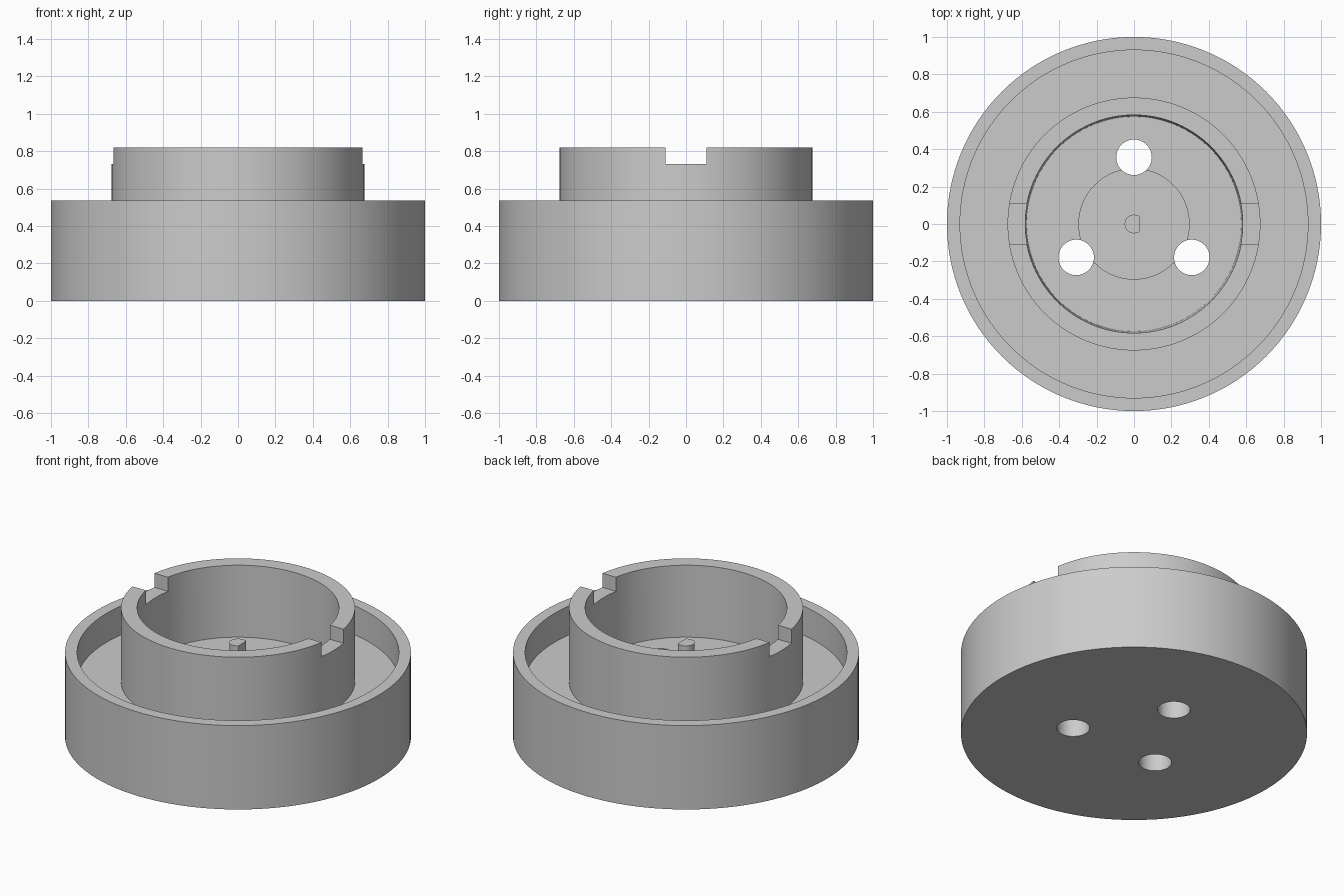
import bpy
import bmesh
import math
from mathutils import Matrix

old = bpy.data.objects.get("Cube")
if old:
    bpy.data.objects.remove(old, do_unlink=True)

SEGMENTS = 128

grey = bpy.data.materials.new("plain grey")
grey.use_nodes = True
colour = (0.6, 0.6, 0.6, 1)
grey.diffuse_color = colour
grey.node_tree.nodes["Principled BSDF"].inputs["Base Color"].default_value = colour


def make_object(name, bm):
    bmesh.ops.recalc_face_normals(bm, faces=bm.faces)
    mesh = bpy.data.meshes.new(name)
    bm.to_mesh(mesh)
    bm.free()
    obj = bpy.data.objects.new(name, mesh)
    bpy.context.collection.objects.link(obj)
    mesh.materials.append(grey)
    return obj


def lathe(name, profile):
    bm = bmesh.new()
    verts = [bm.verts.new((r, 0, z)) for r, z in profile]
    edges = [bm.edges.new(pair) for pair in zip(verts, verts[1:])]
    bmesh.ops.spin(bm, geom=verts + edges, cent=(0, 0, 0), axis=(0, 0, 1),
                   angle=math.tau, steps=SEGMENTS)
    bmesh.ops.remove_doubles(bm, verts=bm.verts, dist=0.0001)
    return make_object(name, bm)


def activate(obj):
    bpy.ops.object.select_all(action="DESELECT")
    obj.select_set(True)
    bpy.context.view_layer.objects.active = obj


def cut(target, cutter):
    cutter.hide_render = True
    mod = target.modifiers.new("cut", "BOOLEAN")
    mod.operation = "DIFFERENCE"
    mod.solver = "EXACT"
    mod.object = cutter
    activate(target)
    bpy.ops.object.modifier_apply(modifier=mod.name)
    bpy.data.objects.remove(cutter, do_unlink=True)


# Round base with a channel, a raised collar and a shallow centre recess
body = lathe("round_base", [
    (0, 0), (1, 0), (1, 0.535), (0.93, 0.535), (0.93, 0.35), (0.676, 0.35),
    (0.676, 0.82), (0.583, 0.82), (0.574, 0.365), (0.295, 0.365),
    (0.295, 0.345), (0, 0.345)])

# Slot across the top of the collar
bm = bmesh.new()
bmesh.ops.create_cube(bm, size=1, matrix=Matrix.Translation((0, 0, 0.88))
                      @ Matrix.Diagonal((1.6, 0.22, 0.3, 1)))
cut(body, make_object("slot_cutter", bm))

# Three through holes
bm = bmesh.new()
for i in range(3):
    angle = math.radians(90 + 120 * i)
    place = Matrix.Translation((0.357 * math.cos(angle), 0.357 * math.sin(angle), 0.2))
    bmesh.ops.create_cone(bm, cap_ends=True, segments=48, radius1=0.095,
                          radius2=0.095, depth=0.6, matrix=place)
cut(body, make_object("hole_cutter", bm))

# Centre pin with one flat side
bm = bmesh.new()
bmesh.ops.create_cone(bm, cap_ends=True, segments=32, radius1=0.05, radius2=0.05,
                      depth=0.27, matrix=Matrix.Translation((0, 0, 0.465)))
cut_geom = bm.verts[:] + bm.edges[:] + bm.faces[:]
sliced = bmesh.ops.bisect_plane(bm, geom=cut_geom, plane_co=(0.03, 0, 0),
                                plane_no=(1, 0, 0), clear_outer=True)
rim = [e for e in sliced["geom_cut"] if isinstance(e, bmesh.types.BMEdge)]
bmesh.ops.edgeloop_fill(bm, edges=rim)
pin = make_object("centre_pin", bm)

for obj in (body, pin):
    activate(obj)
    bpy.ops.object.shade_smooth_by_angle(angle=math.radians(30))
